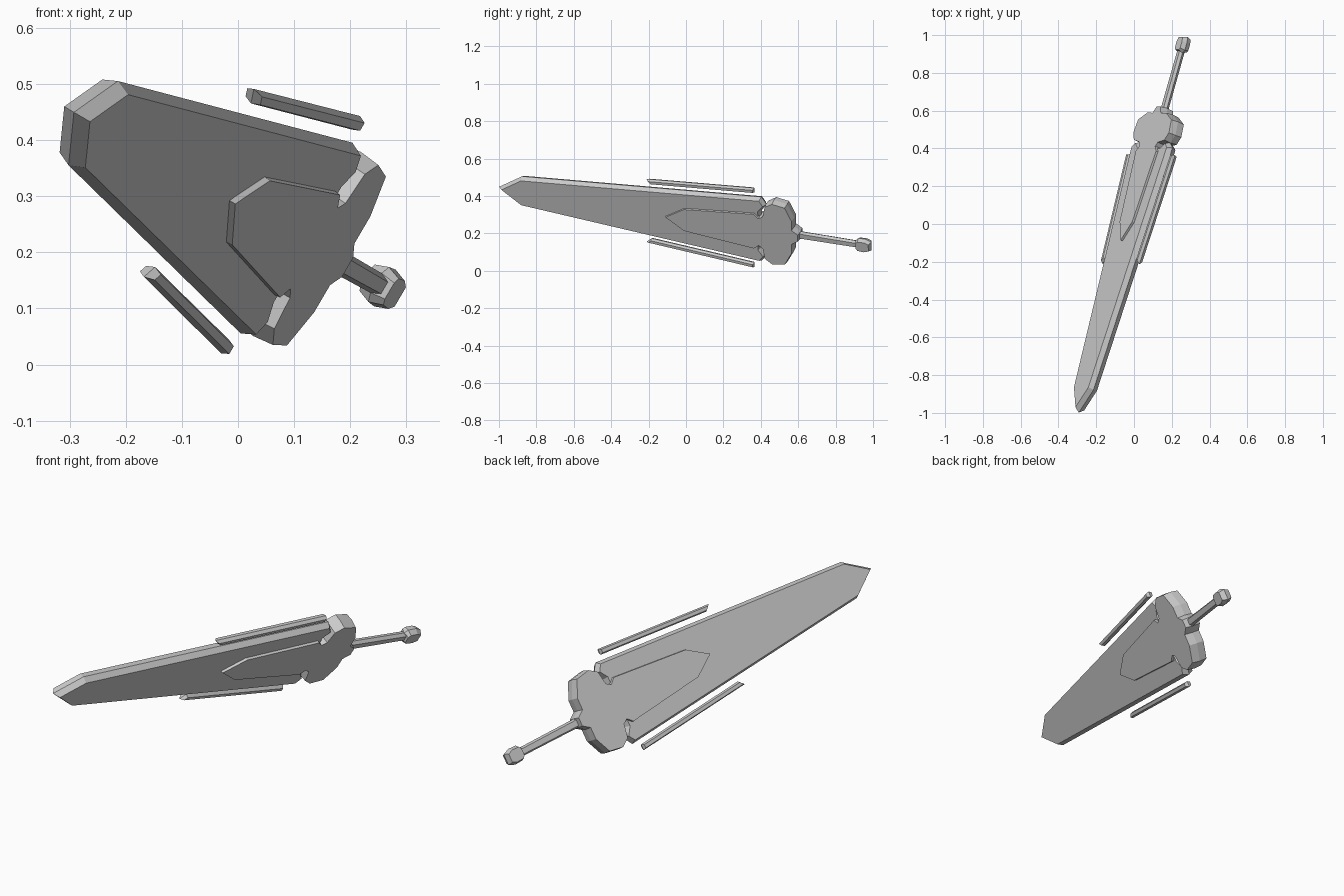
import bpy, bmesh
from mathutils import Vector, Matrix

if "Cube" in bpy.data.objects:
    bpy.data.objects.remove(bpy.data.objects["Cube"])

# Sword frame: D runs along the blade to the pommel, W across it, N through it
D = Vector((0.269, 0.951, -0.152)).normalized()
W = Vector((0.507, 0.0, 0.862))
W = (W - D * W.dot(D)).normalized()
N = W.cross(D)
FRAME = Matrix.Translation((-0.01, 0.0, 0.29)) @ Matrix((D, W, N)).transposed().to_4x4()


def mirrored(half):
    """Close a half outline by mirroring it across the sword axis."""
    return half + [(d, -w) for d, w in reversed(half) if w > 0]


def inset(points, amount):
    """Mitred inward offset of a closed outline."""
    pts = [Vector(p) for p in points]
    area = sum(a.x * b.y - b.x * a.y for a, b in zip(pts, pts[1:] + pts[:1]))
    sign = 1 if area > 0 else -1
    out = []
    for i, p in enumerate(pts):
        a = (p - pts[i - 1]).normalized()
        b = (pts[(i + 1) % len(pts)] - p).normalized()
        na, nb = Vector((-a.y, a.x)) * sign, Vector((-b.y, b.x)) * sign
        out.append(p + (na + nb) * amount / max(0.3, 1 + na.dot(nb)))
    return out


def slab(name, outline, half_thick, bevel):
    """Flat plate whose rim slopes from both faces to a middle edge."""
    bm = bmesh.new()
    face = inset(outline, bevel)
    layers = [(face, -half_thick), (outline, 0), (face, half_thick)]
    rings = [[bm.verts.new((p[0], p[1], n)) for p in pts] for pts, n in layers]
    bm.faces.new(rings[0])
    bm.faces.new(rings[2])
    count = len(outline)
    for lo, hi in zip(rings, rings[1:]):
        for i in range(count):
            j = (i + 1) % count
            bm.faces.new((lo[i], lo[j], hi[j], hi[i]))
    bmesh.ops.recalc_face_normals(bm, faces=bm.faces)
    mesh = bpy.data.meshes.new(name)
    bm.to_mesh(mesh)
    bm.free()
    obj = bpy.data.objects.new(name, mesh)
    obj.matrix_world = FRAME
    bpy.context.collection.objects.link(obj)


# Blade, tip first
slab("blade", mirrored([(-1.05, 0), (-0.922, 0.087), (0.425, 0.197),
                        (0.455, 0.155), (0.425, 0.115)]), 0.028, 0.012)

# Guard with the long tongue lying over the blade
slab("guard", mirrored([(-0.11, 0), (0.0, 0.07), (0.395, 0.11), (0.42, 0.088),
                        (0.44, 0.10), (0.452, 0.162), (0.495, 0.19),
                        (0.57, 0.178), (0.61, 0.10), (0.61, 0.045),
                        (0.645, 0.022)]), 0.04, 0.004)

# Grip and pommel
slab("grip", mirrored([(0.6, 0.022), (0.98, 0.02)]), 0.016, 0.008)
slab("pommel", mirrored([(0.953, 0.02), (0.968, 0.036), (1.01, 0.038),
                         (1.042, 0.026)]), 0.026, 0.009)

# Floating side rails
for side, name in ((1, "upper_rail"), (-1, "lower_rail")):
    rail = [(-0.222, 0.194), (-0.195, 0.169), (0.385, 0.217), (0.385, 0.245)]
    slab(name, [(d, w * side) for d, w in rail], 0.016, 0.006)
